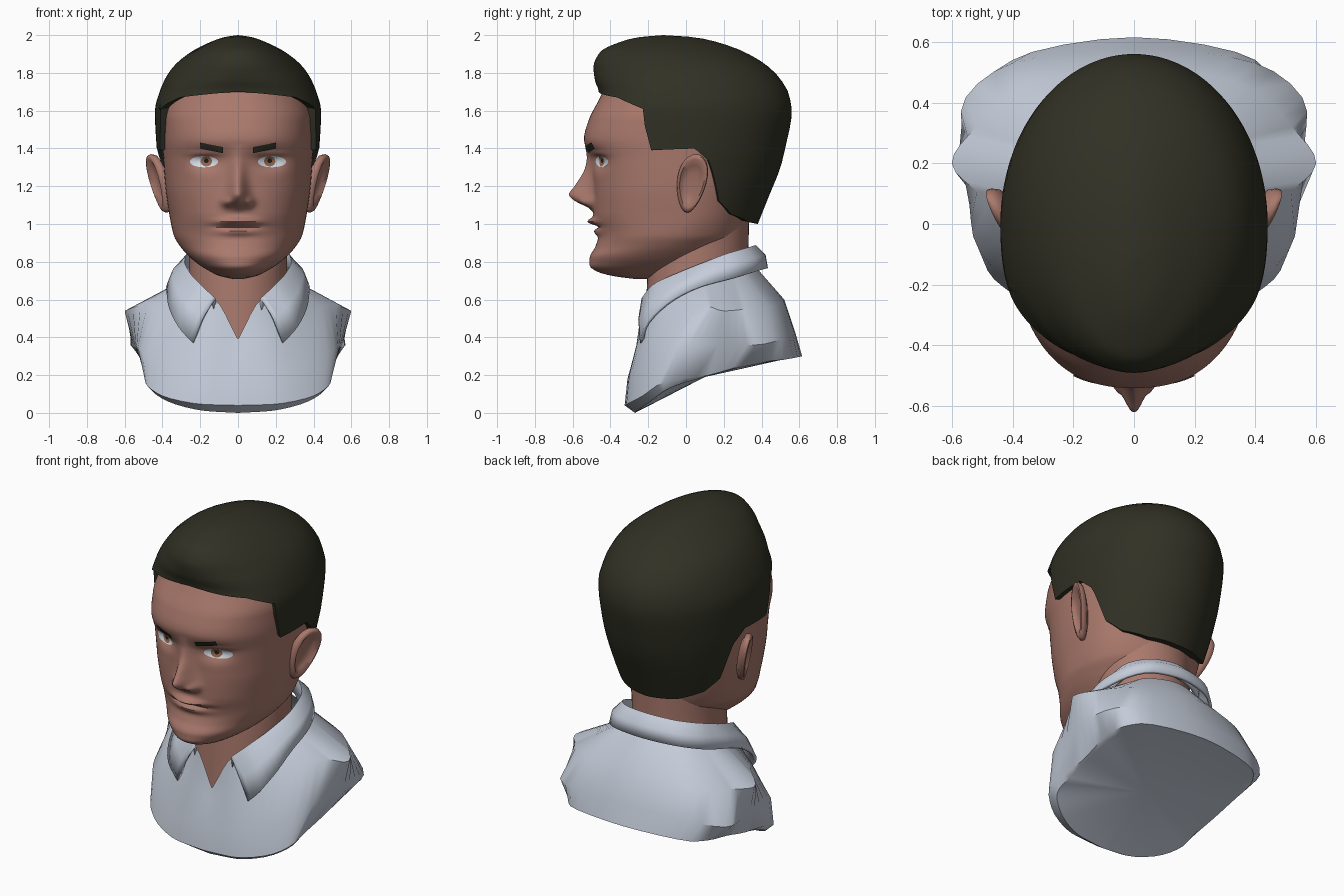
import bpy, bmesh, math
from math import sin, cos, pi, exp

if "Cube" in bpy.data.objects:
    bpy.data.objects.remove(bpy.data.objects["Cube"])


def material(name, rgb):
    m = bpy.data.materials.new(name)
    m.diffuse_color = (*rgb, 1)
    m.use_nodes = True
    m.node_tree.nodes["Principled BSDF"].inputs["Base Color"].default_value = m.diffuse_color
    return m


SKIN = material("skin", (0.40, 0.19, 0.15))
HAIR = material("dark_hair", (0.03, 0.03, 0.018))
CLOTH = material("pale_shirt", (0.56, 0.61, 0.70))
WHITE = material("eye_white", (0.70, 0.76, 0.82))
BROWN = material("iris_brown", (0.30, 0.13, 0.07))
BLACK = material("pupil_black", (0.015, 0.012, 0.01))


def interp(table, z, linear=False):
    """Smooth monotone interpolation of the columns of a table keyed by its first column."""
    z = min(max(z, table[0][0]), table[-1][0])
    i = 0
    while i < len(table) - 2 and z > table[i + 1][0]:
        i += 1

    def secant(j, c):
        return (table[j + 1][c] - table[j][c]) / (table[j + 1][0] - table[j][0])

    def slope(j, c):
        if j == 0 or j == len(table) - 1:
            return secant(min(j, len(table) - 2), c)
        a, b = secant(j - 1, c), secant(j, c)
        return 2 * a * b / (a + b) if a * b > 0 else 0

    h = table[i + 1][0] - table[i][0]
    t = (z - table[i][0]) / h
    out = []
    for c in range(1, len(table[0])):
        p, q = table[i][c], table[i + 1][c]
        if linear:
            out.append(p + (q - p) * t)
        else:
            out.append(p * (1 + 2 * t) * (1 - t) ** 2 + q * t * t * (3 - 2 * t)
                       + h * (slope(i, c) * t * (1 - t) ** 2 - slope(i + 1, c) * t * t * (1 - t)))
    return out


def loft(name, rows, mat, closed=True, angle=35):
    """Skin a list of equally long point rows."""
    bm = bmesh.new()
    grid = [[bm.verts.new(p) for p in r] for r in rows]
    n = len(rows[0])
    for a, b in zip(grid, grid[1:]):
        for i in range(n if closed else n - 1):
            j = (i + 1) % n
            bm.faces.new((a[i], a[j], b[j], b[i]))
    bmesh.ops.remove_doubles(bm, verts=bm.verts, dist=1e-5)
    bmesh.ops.recalc_face_normals(bm, faces=bm.faces)
    me = bpy.data.meshes.new(name)
    bm.to_mesh(me)
    bm.free()
    me.materials.append(mat)
    ob = bpy.data.objects.new(name, me)
    bpy.context.collection.objects.link(ob)
    bpy.ops.object.select_all(action='DESELECT')
    ob.select_set(True)
    bpy.context.view_layer.objects.active = ob
    bpy.ops.object.shade_smooth_by_angle(angle=math.radians(angle))
    return ob


def section(yf, yc, yb, w, n, t):
    """Point on an egg-shaped section, t = 0 at the front."""
    s, c = sin(t), cos(t)
    p = 2 / n if c > 0 else 1
    x = math.copysign(w * abs(s) ** p, s)
    return x, (yc + (yf - yc) * c ** p if c > 0 else yc - (yb - yc) * c)


def around(count, power=1.0):
    half = [pi * (i / count) ** power for i in range(count + 1)]
    return [-t for t in half[-2:0:-1]] + half


# Head: z, front y, centre y, back y, half width, squareness
HEAD = [(0.71, -0.28, -0.22, -0.10, 0.03, 2), (0.725, -0.39, -0.22, 0.08, 0.10, 2),
        (0.75, -0.475, -0.20, 0.14, 0.15, 2.1), (0.78, -0.51, -0.17, 0.20, 0.20, 2.1),
        (0.82, -0.51, -0.15, 0.22, 0.25, 2.1), (0.88, -0.48, -0.10, 0.25, 0.305, 2.1),
        (0.94, -0.463, -0.05, 0.30, 0.34, 2.2), (1.06, -0.49, 0, 0.34, 0.365, 2.3),
        (1.20, -0.49, 0, 0.40, 0.385, 2.4), (1.34, -0.505, 0, 0.45, 0.395, 2.4),
        (1.45, -0.54, 0, 0.48, 0.40, 2.4), (1.55, -0.515, 0, 0.50, 0.40, 2.4),
        (1.65, -0.465, 0, 0.49, 0.38, 2.3), (1.75, -0.41, 0, 0.44, 0.34, 2.1),
        (1.85, -0.30, 0, 0.30, 0.24, 2), (1.92, -0.1, 0, 0.1, 0.08, 2)]
NOSE = [(1.06, 0, 0.05), (1.085, 0.025, 0.055), (1.12, 0.095, 0.055), (1.155, 0.13, 0.05),
        (1.20, 0.10, 0.045), (1.30, 0.035, 0.04), (1.38, 0.01, 0.04), (1.42, 0, 0.04)]


def bump(d, s):
    return exp(-(d / s) ** 2)


def relief(x, z):
    """Forward or backward shift of the face for nose, lips and eye sockets."""
    a = abs(x)
    height, width = interp(NOSE, z)
    mouth = bump(x, 0.10)
    return (-height * bump(x, width)
            - 0.035 * bump(a - 0.06, 0.025) * bump(z - 1.115, 0.025)
            + 0.04 * bump(a - 0.17, 0.08) * bump(z - 1.335, 0.05)
            - 0.012 * bump(a - 0.18, 0.07) * bump(z - 1.372, 0.012)
            + mouth * (-0.042 * bump(z - 1.012, 0.02) - 0.022 * bump(z - 0.958, 0.02)
                       + 0.022 * bump(z - 0.986, 0.009)))


def face_y(x, z):
    yf, yc, yb, w, n = interp(HEAD, z)
    return yc + (yf - yc) * max(0, 1 - (abs(x) / w) ** n) ** (1 / n) + relief(x, z)


rows = [[(0, -0.2, 0.71)] * 120]
for k in range(121):
    z = 0.71 + 1.21 * k / 120
    row = []
    for t in around(60, 1.5):
        x, y = section(*interp(HEAD, z), t)
        row.append((x, y + (relief(x, z) if cos(t) > 0 else 0), z))
    rows.append(row)
rows.append([(0, 0, 1.93)] * 120)
loft("head", rows, SKIN)

# Neck
NECK = [(0.36, -0.22, 0.06, 0.36, 0.29, 2), (0.60, -0.21, 0.06, 0.34, 0.265, 2),
        (0.80, -0.20, 0.06, 0.33, 0.26, 2), (1.06, -0.10, 0.08, 0.335, 0.27, 2)]
loft("neck", [[(*section(*interp(NECK, z), t), z) for t in around(24)]
              for z in [0.36 + 0.07 * k for k in range(11)]], SKIN)

# Hair cap: its lower edge follows the hairline around the head
CAP = [(1.00, -0.47, 0, 0.38, 0.35, 2.5), (1.15, -0.47, 0, 0.44, 0.39, 2.5),
       (1.30, -0.47, 0, 0.50, 0.415, 2.5), (1.40, -0.47, 0, 0.525, 0.43, 2.5),
       (1.60, -0.47, 0, 0.56, 0.44, 2.5), (1.70, -0.462, 0, 0.54, 0.415, 2.4),
       (1.76, -0.482, 0, 0.505, 0.39, 2.2), (1.83, -0.49, 0, 0.44, 0.345, 2.0),
       (1.91, -0.455, -0.04, 0.31, 0.25, 2), (1.97, -0.33, -0.09, 0.14, 0.13, 2),
       (1.99, -0.24, -0.11, 0.03, 0.07, 2), (2.00, -0.12, -0.12, -0.12, 0, 2)]
HAIRLINE = [(0, 1.70), (42, 1.67), (55, 1.64), (66, 1.61), (67.5, 1.52), (72, 1.39), (95, 1.40),
            (104, 1.33), (114, 1.12), (127, 1.05), (150, 1.01), (180, 1.0)]
angles = around(120)
edge = [interp(HAIRLINE, abs(math.degrees(t)), True)[0] for t in angles]
rows = []
for k in range(25):
    f = sin(pi / 2 * k / 24)
    zs = [e + (2 - e) * f for e in edge]
    rows.append([(*section(*interp(CAP, z), t), z) for z, t in zip(zs, angles)])
rim = [(x * 0.87, y * 0.87, z + 0.01) for x, y, z in rows[0]]
loft("hair", [rim] + rows, HAIR, angle=50)

# Ears: a bowl with a raised rim and a closed back (radius, outward height)
EAR = [(0, 0.0), (0.35, 0.0), (0.62, 0.008), (0.82, 0.028), (0.95, 0.024), (1, 0.01),
       (0.97, -0.012), (0.7, -0.03), (0, -0.035)]
for side, label in ((-1, "left"), (1, "right")):
    rows = []
    for r, h in EAR:
        row = []
        for i in range(28):
            a = 2 * pi * i / 28
            u, v = 0.078 * r * cos(a) * (1 + 0.22 * sin(a)), 0.155 * r * sin(a)
            row.append((side * (0.412 + h + 0.4 * u + 0.26 * v), 0.03 + u + 0.15 * v, 1.215 + v))
        rows.append(row)
    loft(label + "_ear", rows, SKIN, angle=60)


# Eyes and eyebrows: thin plates that follow the face
def plate(name, outline, mat, lift):
    n = len(outline)
    cx, cz = sum(p[0] for p in outline) / n, sum(p[1] for p in outline) / n
    rows = []
    for f in (0, 0.25, 0.5, 0.75, 1):
        pts = [(cx + (x - cx) * f, cz + (z - cz) * f) for x, z in outline]
        rows.append([(x, face_y(x, z) - lift, z) for x, z in pts])
    ob = loft(name, rows, mat)
    if ob.data.polygons[0].normal.y > 0:
        ob.data.flip_normals()


def oval(cx, cz, rx, rz):
    return [(cx + rx * cos(2 * pi * i / 24), cz + rz * sin(2 * pi * i / 24)) for i in range(24)]


for s, label in ((-1, "left"), (1, "right")):
    plate(label + "_eye_white", oval(s * 0.18, 1.33, 0.075, 0.03), WHITE, 0.004)
    plate(label + "_iris", oval(s * 0.168, 1.332, 0.03, 0.027), BROWN, 0.006)
    plate(label + "_pupil", oval(s * 0.168, 1.334, 0.012, 0.012), BLACK, 0.008)
    lower = [(0.08 + 0.03 * i, 1.375 + 0.006 * i) for i in range(5)]
    upper = [(x, z + 0.032) for x, z in lower[::-1]]
    plate(label + "_eyebrow", [(s * x, z) for x, z in lower + upper], HAIR, 0.009)

# Shirt: columns from the front middle round to the back, each from the base up to the neck
SHIRT = [[(0, -0.27, 0), (0, -0.325, 0.04), (0, -0.31, 0.18), (0, -0.27, 0.32), (0, -0.25, 0.39)],
         [(0.17, -0.26, 0.01), (0.18, -0.315, 0.045), (0.17, -0.30, 0.2), (0.15, -0.25, 0.4), (0.125, -0.225, 0.6)],
         [(0.37, -0.19, 0.06), (0.40, -0.23, 0.09), (0.38, -0.21, 0.26), (0.335, -0.15, 0.47), (0.24, -0.12, 0.62)],
         [(0.46, -0.09, 0.13), (0.49, -0.12, 0.16), (0.53, -0.04, 0.35), (0.48, 0.07, 0.575), (0.28, 0.05, 0.68)],
         [(0.46, 0.1, 0.19), (0.48, 0.12, 0.2), (0.55, 0.17, 0.36), (0.6, 0.2, 0.54), (0.28, 0.15, 0.71)],
         [(0.46, 0.33, 0.25), (0.49, 0.36, 0.265), (0.57, 0.37, 0.36), (0.52, 0.32, 0.55), (0.26, 0.25, 0.72)],
         [(0.35, 0.5, 0.28), (0.40, 0.54, 0.285), (0.40, 0.53, 0.40), (0.33, 0.47, 0.57), (0.2, 0.33, 0.74)],
         [(0, 0.57, 0.295), (0, 0.615, 0.30), (0, 0.58, 0.42), (0, 0.52, 0.6), (0, 0.38, 0.76)]]


def mirrored_row(points, steps):
    """Smooth half row, flat across the back middle, reflected in x."""
    last = points[-2]
    table = [(i, *p) for i, p in enumerate(points + [(-last[0], last[1], last[2])])]
    end = len(points) - 1
    half = [tuple(interp(table, end * i / steps)) for i in range(steps + 1)]
    return half, [(-x, y, z) for x, y, z in half]


rows = [[(0, 0.1, 0.19)] * 56]
for r in range(5):
    a, b = mirrored_row([c[r] for c in SHIRT], 28)
    rows.append(a + b[-2:0:-1])
loft("shirt", rows, CLOTH, angle=40)

# Collar: folded band from one point round the back to the other
FOLD = [(0.125, -0.235, 0.60), (0.2, -0.175, 0.67), (0.255, -0.05, 0.73), (0.285, 0.1, 0.79),
        (0.27, 0.22, 0.835), (0.15, 0.34, 0.87), (0, 0.37, 0.88)]
HEM = [(0.235, -0.235, 0.37), (0.31, -0.215, 0.45), (0.365, -0.1, 0.575), (0.372, 0.07, 0.665),
       (0.32, 0.26, 0.715), (0.19, 0.39, 0.755), (0, 0.425, 0.765)]
MID = [((a[0] + b[0]) * 0.52, (a[1] + b[1]) / 2 * 1.04, (a[2] + b[2]) / 2 + 0.01)
       for a, b in zip(FOLD, HEM)]
INNER = [(x * 0.95, y * 0.96, z - 0.07) for x, y, z in FOLD]
rows = []
for pts in (INNER, FOLD, MID, HEM):
    a, b = mirrored_row(pts, 24)
    rows.append(a + b[-2::-1])
collar = loft("collar", rows, CLOTH, closed=False, angle=50)
thick = collar.modifiers.new("thickness", 'SOLIDIFY')
thick.thickness = 0.018
thick.offset = 0
